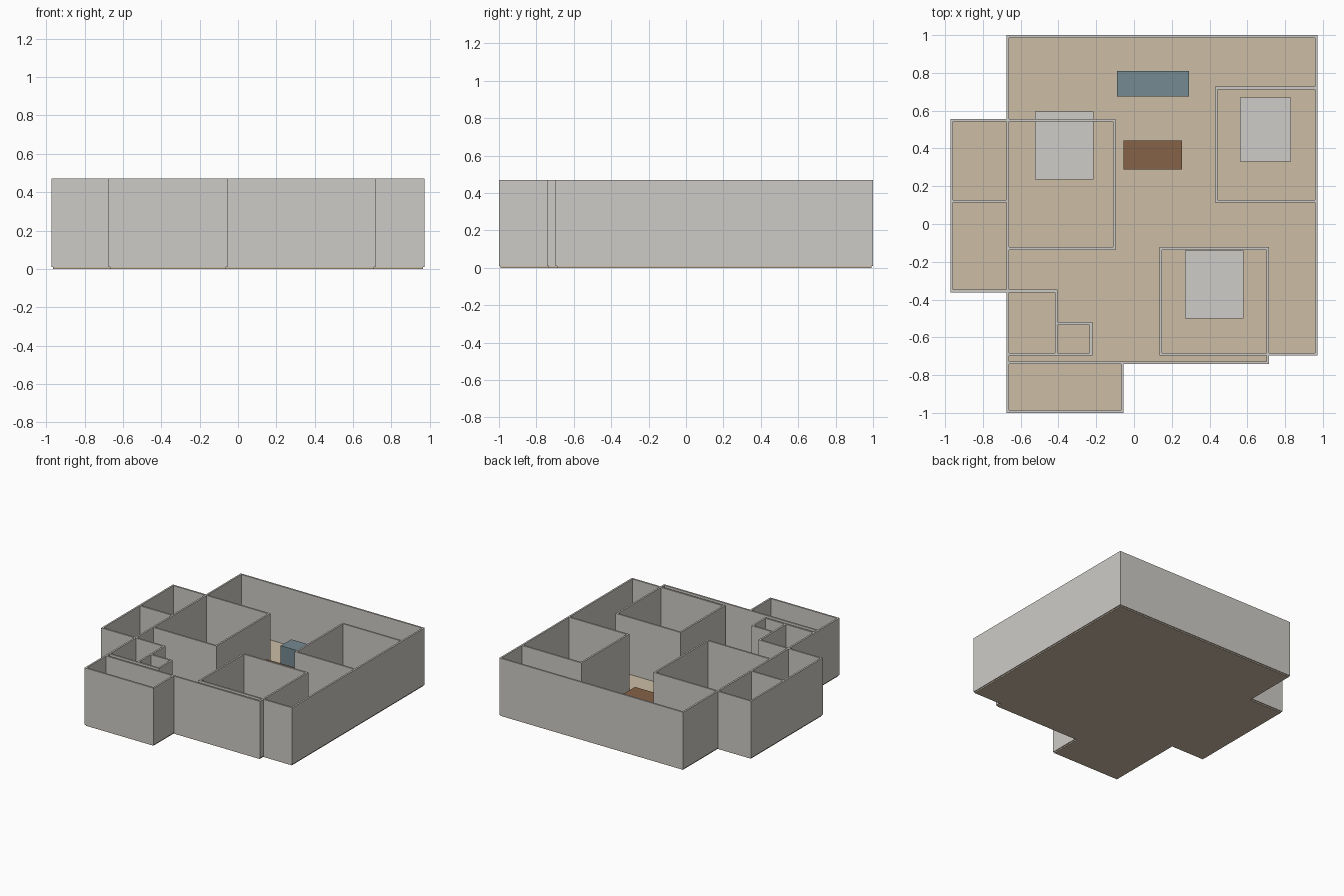
import bpy, bmesh
from mathutils import Vector

old = bpy.data.objects.get("Cube")
if old:
    bpy.data.objects.remove(old, do_unlink=True)

WALL_TOP = 0.47
FLOOR_TOP = 0.01
THICK = 0.014


def material(name, rgb):
    # sRGB 0-255 converted to linear
    lin = [((c / 255 + 0.055) / 1.055) ** 2.4 for c in rgb]
    mat = bpy.data.materials.new(name)
    mat.use_nodes = True
    mat.diffuse_color = (*lin, 1)
    mat.node_tree.nodes["Principled BSDF"].inputs["Base Color"].default_value = (*lin, 1)
    return mat


wall_grey = material("wall_grey", (206, 203, 198))
floor_tan = material("floor_tan", (204, 188, 165))
bed_grey = material("bed_grey", (206, 204, 200))
sofa_blue = material("sofa_blue", (117, 138, 146))
table_brown = material("table_brown", (133, 98, 70))


def finish(name, bm, mat):
    bmesh.ops.recalc_face_normals(bm, faces=bm.faces)
    mesh = bpy.data.meshes.new(name)
    bm.to_mesh(mesh)
    bm.free()
    mesh.materials.append(mat)
    obj = bpy.data.objects.new(name, mesh)
    bpy.context.collection.objects.link(obj)
    return obj


def add_box(bm, x0, x1, y0, y1, z0, z1):
    verts = bmesh.ops.create_cube(bm, size=1)["verts"]
    bmesh.ops.scale(bm, vec=(x1 - x0, y1 - y0, z1 - z0), verts=verts)
    bmesh.ops.translate(bm, vec=((x0 + x1) / 2, (y0 + y1) / 2, (z0 + z1) / 2), verts=verts)


def box(name, x0, x1, y0, y1, height, mat):
    bm = bmesh.new()
    add_box(bm, x0, x1, y0, y1, FLOOR_TOP, height)
    return finish(name, bm, mat)


def walls(name, *paths):
    # one thin box per straight run, lengthened by half a thickness to close corners
    bm = bmesh.new()
    h = THICK / 2
    for path in paths:
        for (ax, ay), (bx, by) in zip(path, path[1:]):
            add_box(bm, min(ax, bx) - h, max(ax, bx) + h,
                    min(ay, by) - h, max(ay, by) + h, FLOOR_TOP, WALL_TOP)
    return finish(name, bm, wall_grey)


# Shared wall lines of the plan
west, east, south, north = -0.965, 0.965, -0.993, 0.993
main_west = -0.668          # west side of the main block
wing_north, wing_south = 0.549, -0.355
wing_split = 0.121
porch_east = -0.062
front, front_inner = -0.735, -0.69
hall_south = -0.13
room_a_east = -0.105
room_b_west, room_b_north = 0.435, 0.72
room_c_west, room_c_east = 0.142, 0.709
bath_east, closet_east, closet_north = -0.412, -0.228, -0.527

# Outline shared by the floor and the outer walls
outline = [
    (main_west, north), (east, north), (east, front_inner),
    (room_c_east, front_inner), (room_c_east, front), (porch_east, front),
    (porch_east, south), (main_west, south), (main_west, wing_south),
    (west, wing_south), (west, wing_north), (main_west, wing_north),
]

# Floor slab
bm = bmesh.new()
base = bm.faces.new([bm.verts.new((x, y, 0)) for x, y in outline])
top = bmesh.ops.extrude_face_region(bm, geom=[base])["geom"]
bmesh.ops.translate(bm, vec=Vector((0, 0, FLOOR_TOP)),
                    verts=[g for g in top if isinstance(g, bmesh.types.BMVert)])
if not any(abs(f.calc_center_median().z) < 1e-5 for f in bm.faces):
    bm.faces.new([v for v in base.verts])
finish("floor", bm, floor_tan)

# Walls
walls("outer_walls", outline + outline[:1])
walls("west_wing_walls",
      [(main_west, wing_north), (main_west, wing_south)],
      [(west, wing_split), (main_west, wing_split)])
walls("west_bedroom_walls",
      [(main_west, wing_north), (room_a_east, wing_north),
       (room_a_east, hall_south), (main_west, hall_south)])
walls("east_bedroom_walls",
      [(east, room_b_north), (room_b_west, room_b_north),
       (room_b_west, wing_split), (east, wing_split)])
walls("front_bedroom_walls",
      [(room_c_west, front_inner), (room_c_west, hall_south),
       (room_c_east, hall_south), (room_c_east, front_inner),
       (room_c_west, front_inner)])
walls("bathroom_walls",
      [(main_west, wing_south), (bath_east, wing_south),
       (bath_east, front_inner)],
      [(bath_east, closet_north), (closet_east, closet_north),
       (closet_east, front_inner), (main_west, front_inner)])
walls("porch_wall", [(main_west, front), (porch_east, front)])

# Furniture
box("west_bed", -0.525, -0.215, 0.235, 0.595, 0.11, bed_grey)
box("east_bed", 0.56, 0.83, 0.33, 0.67, 0.11, bed_grey)
box("front_bed", 0.27, 0.58, -0.5, -0.14, 0.11, bed_grey)
box("sofa", -0.09, 0.29, 0.675, 0.81, 0.165, sofa_blue)
box("table", -0.055, 0.255, 0.288, 0.442, 0.155, table_brown)
